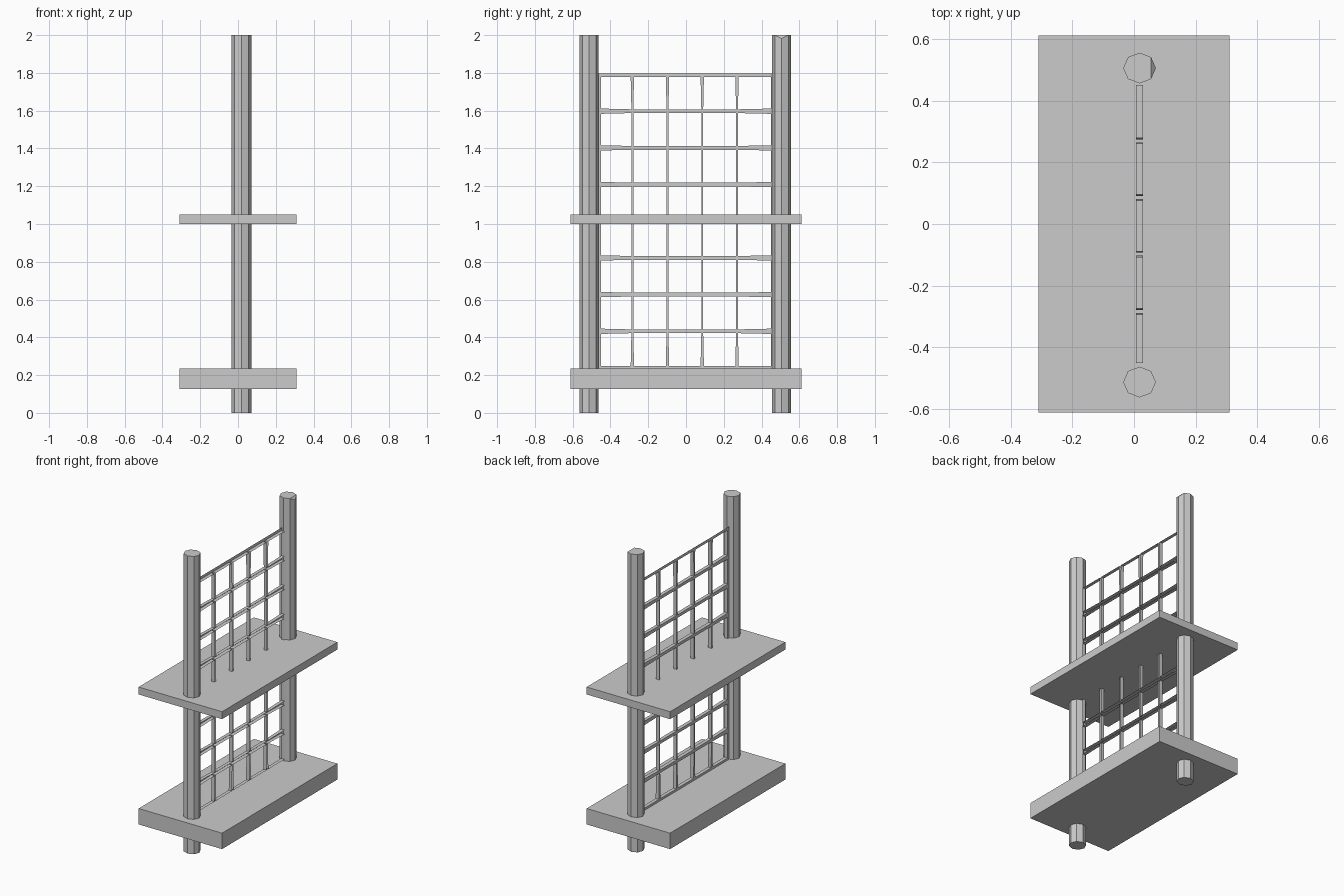
import bpy, bmesh, math

if "Cube" in bpy.data.objects:
    bpy.data.objects.remove(bpy.data.objects["Cube"])


def make_object(name, bm):
    mesh = bpy.data.meshes.new(name)
    bm.to_mesh(mesh)
    bm.free()
    obj = bpy.data.objects.new(name, mesh)
    bpy.context.collection.objects.link(obj)
    return obj


def shelf(name, z0, z1):
    bm = bmesh.new()
    bmesh.ops.create_cube(bm, size=1)
    for v in bm.verts:
        v.co = (v.co.x * 0.62, v.co.y * 1.224, z0 + (v.co.z + 0.5) * (z1 - z0))
    make_object(name, bm)


def post(name, y, chip=0.0):
    # eight-sided post; chip lowers the top corner on the +x side
    bm = bmesh.new()
    ring = [(0.018 + 0.053 * math.cos(i * math.pi / 4),
             y + 0.05 * math.sin(i * math.pi / 4)) for i in range(8)]
    low = [bm.verts.new((x, yy, 0)) for x, yy in ring]
    top = [bm.verts.new((x, yy, 2)) for x, yy in ring]
    bm.faces.new(low[::-1])
    for i in range(8):
        j = (i + 1) % 8
        bm.faces.new((low[i], low[j], top[j], top[i]))
    if chip:
        top[0].co.z -= chip
        bm.faces.new(top[1:])
        bm.faces.new((top[7], top[0], top[1]))
    else:
        bm.faces.new(top)
    make_object(name, bm)


def lattice(name):
    # flat grid sheet with a flange around every opening
    ys = [-0.465, -0.284, -0.098, 0.086, 0.270, 0.465]
    zs = [0.230] + [0.432 + 0.1942 * k for k in range(7)] + [1.798]
    ny, nz = len(ys) - 1, len(zs) - 1
    bm = bmesh.new()
    x0, x1 = 0.006, 0.030

    def corner(i, j, sy, sz):
        # bars are wider where they meet the outer frame
        edge_y, edge_z = i in (0, ny), j in (0, nz)
        dy = 0.014 if edge_y else (0.009 if edge_z else 0.005)
        dz = 0.019 if edge_z else (0.014 if edge_y else 0.010)
        return ys[i] + sy * dy, zs[j] + sz * dz

    for i in range(ny):
        for j in range(nz):
            outer_yz = [(ys[i], zs[j]), (ys[i + 1], zs[j]),
                        (ys[i + 1], zs[j + 1]), (ys[i], zs[j + 1])]
            inner_yz = [corner(i, j, 1, 1), corner(i + 1, j, -1, 1),
                        corner(i + 1, j + 1, -1, -1), corner(i, j + 1, 1, -1)]
            outer = [bm.verts.new((x0, y, z)) for y, z in outer_yz]
            inner = [bm.verts.new((x0, y, z)) for y, z in inner_yz]
            rim = [bm.verts.new((x1, y, z)) for y, z in inner_yz]
            for a in range(4):
                b = (a + 1) % 4
                bm.faces.new((outer[a], outer[b], inner[b], inner[a]))
                bm.faces.new((inner[a], inner[b], rim[b], rim[a]))
    bmesh.ops.remove_doubles(bm, verts=bm.verts, dist=0.0005)
    make_object(name, bm)


# platforms
shelf("lower_platform", 0.127, 0.234)
shelf("upper_platform", 1.0, 1.05)
# posts
post("front_post", -0.513)
post("back_post", 0.506, chip=0.018)
# ladder-like grid between the posts
lattice("lattice_panel")
